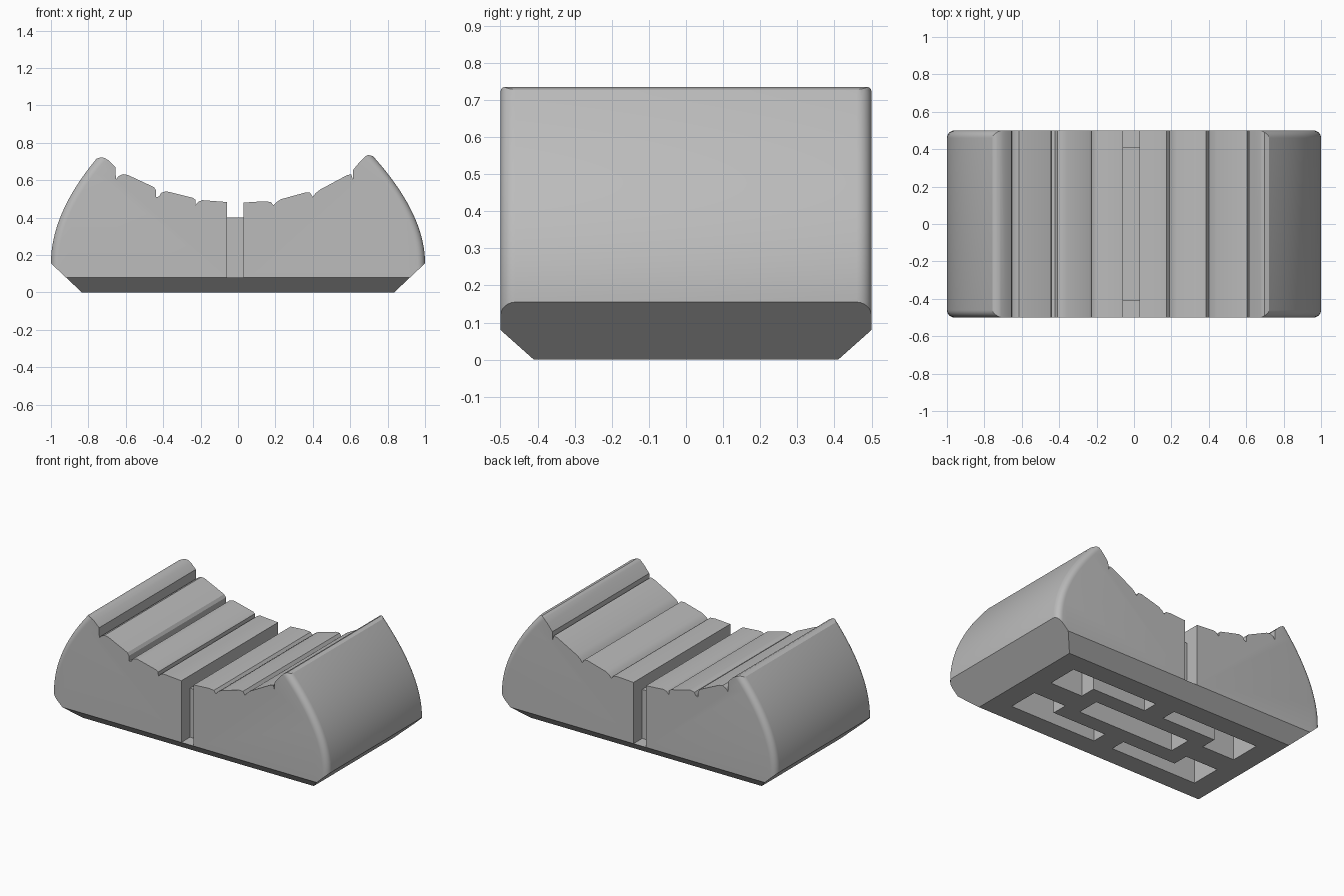
import bpy
import bmesh
from mathutils import Vector

cube = bpy.data.objects.get("Cube")
if cube:
    bpy.data.objects.remove(cube, do_unlink=True)

grey = bpy.data.materials.new("plain_grey")
grey.use_nodes = True
GREY = (0.5, 0.5, 0.5, 1)
grey.diffuse_color = GREY
grey.node_tree.nodes["Principled BSDF"].inputs["Base Color"].default_value = GREY


def prism(name, points, axis, lo, hi):
    """Extrude a 2D outline along an axis; points use the other two axes in order."""
    bm = bmesh.new()
    verts = []
    for a, b in points:
        co = [a, b]
        co.insert(axis, lo)
        verts.append(bm.verts.new(co))
    face = bm.faces.new(verts)
    out = bmesh.ops.extrude_face_region(bm, geom=[face])
    step = Vector((0, 0, 0))
    step[axis] = hi - lo
    bmesh.ops.translate(bm, vec=step, verts=[v for v in out["geom"] if isinstance(v, bmesh.types.BMVert)])
    bmesh.ops.recalc_face_normals(bm, faces=bm.faces)
    mesh = bpy.data.meshes.new(name)
    bm.to_mesh(mesh)
    bm.free()
    mesh.materials.append(grey)
    obj = bpy.data.objects.new(name, mesh)
    bpy.context.collection.objects.link(obj)
    return obj


def cut(target, cutter):
    """Subtract the cutter from the target, then discard the cutter."""
    mod = target.modifiers.new("cut", "BOOLEAN")
    mod.operation = "DIFFERENCE"
    mod.solver = "EXACT"
    mod.object = cutter
    bpy.context.view_layer.objects.active = target
    bpy.ops.object.modifier_apply(modifier=mod.name)
    bpy.data.objects.remove(cutter, do_unlink=True)


def arc(p0, p1, p2, n=24):
    """Quadratic curve for the bowed ends."""
    p0, p1, p2 = Vector(p0), Vector(p1), Vector(p2)
    return [tuple(p0 * (1 - t) ** 2 + p1 * 2 * t * (1 - t) + p2 * t * t)
            for t in (i / n for i in range(n + 1))]


# Block with bowed ends, overlong at top and bottom for trimming
right_end = arc((1, .155), (1, .42), (.72, .73)) + [(.6, .863)]
left_end = arc((-1, .155), (-1, .42), (-.76, .71)) + [(-.63, .867)]
body = prism("cradle_block", [(-1, -.3), (1, -.3)] + right_end + left_end[::-1], 1, -.5, .5)

bm = bmesh.new()
bm.from_mesh(body.data)
# Rounded rims on both faces
rims = [e for e in bm.edges if abs(e.verts[0].co.y - e.verts[1].co.y) < .01]
bmesh.ops.bevel(bm, geom=rims, offset=.04, segments=6, profile=.5, affect="EDGES", clamp_overlap=False)
# Flat bottom and chamfered underside
planes = [((0, 0, 0), (0, 0, -1))]
for s in (-1, 1):
    planes.append(((s, 0, .155), (s * .155, 0, -.165)))
    planes.append(((0, s * .5, .08), (0, s * .08, -.09)))
for co, normal in planes:
    bmesh.ops.bisect_plane(bm, geom=bm.verts[:] + bm.edges[:] + bm.faces[:],
                           plane_co=co, plane_no=normal, clear_outer=True)
    bmesh.ops.holes_fill(bm, edges=[e for e in bm.edges if e.is_boundary], sides=0)
bmesh.ops.recalc_face_normals(bm, faces=bm.faces)
bm.to_mesh(body.data)
bm.free()

# Stepped, grooved saddle across the top
saddle = [
    (-1, .8), (-.757, .714), (-.735, .722), (-.715, .719), (-.69, .705), (-.655, .67),
    (-.653, .603), (-.64, .62), (-.615, .632), (-.59, .628), (-.45, .563), (-.438, .545),
    (-.438, .51), (-.422, .512), (-.41, .533), (-.385, .54), (-.36, .535), (-.24, .505),
    (-.228, .495), (-.226, .468), (-.21, .485), (-.19, .493), (-.06, .483), (.03, .48),
    (.14, .487), (.175, .483), (.19, .465), (.205, .482), (.23, .498), (.36, .534),
    (.385, .533), (.4, .51), (.415, .53), (.44, .55), (.58, .625), (.605, .632),
    (.614, .605), (.616, .655), (.65, .697), (.68, .727), (.697, .735), (.722, .728),
    (1, .8), (1.1, 1.2), (-1.1, 1.2)]
cut(body, prism("saddle_cutter", saddle, 1, -.7, .7))

# Centre slot, deeper at its two mouths
slot = [(-.7, .08), (-.41, .08), (-.41, .4), (.41, .4), (.41, .08), (.7, .08), (.7, 1), (-.7, 1)]
cut(body, prism("slot_cutter", slot, 0, -.06, .03))

# Underside pockets: one central bar and four L shapes around it
DEPTH = .32
bar = [(-.35, -.075), (.35, -.075), (.35, .075), (-.35, .075)]
cut(body, prism("bar_cutter", bar, 2, -.1, DEPTH))
ell = [(.07, .18), (.46, .18), (.46, .075), (.695, .075), (.695, .28), (.07, .28)]
for sx in (-1, 1):
    for sy in (-1, 1):
        cut(body, prism("ell_cutter", [(x * sx, y * sy) for x, y in ell], 2, -.1, DEPTH))

# Smooth curves, sharp edges
bpy.ops.object.select_all(action="DESELECT")
body.select_set(True)
bpy.context.view_layer.objects.active = body
bpy.ops.object.shade_smooth_by_angle(angle=.5)
